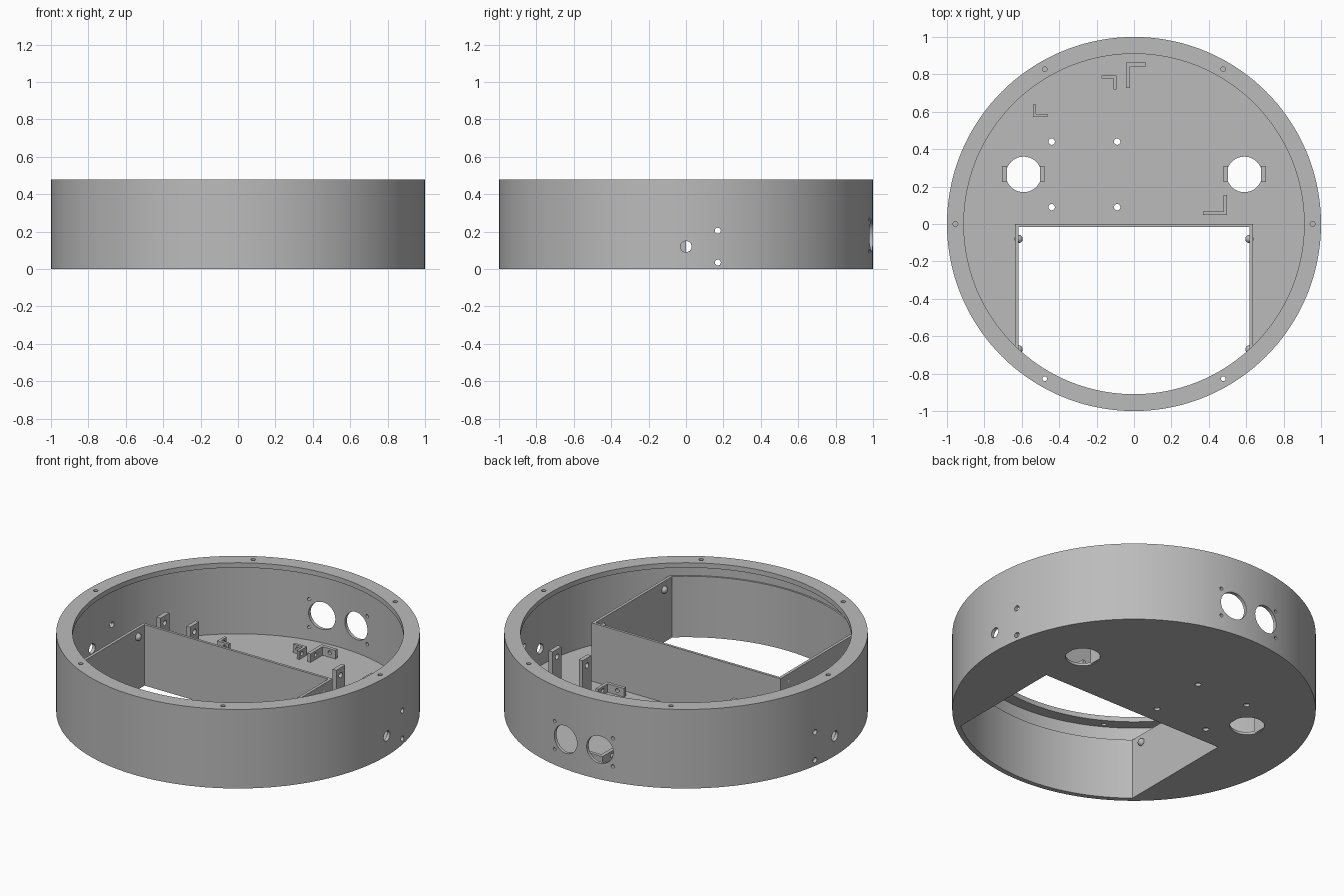
import bpy, bmesh, math
from mathutils import Matrix, Vector

if "Cube" in bpy.data.objects:
    bpy.data.objects.remove(bpy.data.objects["Cube"], do_unlink=True)

grey = bpy.data.materials.new("plain grey")
grey.use_nodes = True
grey.diffuse_color = (0.5, 0.5, 0.5, 1)
grey.node_tree.nodes["Principled BSDF"].inputs["Base Color"].default_value = (0.5, 0.5, 0.5, 1)

HEIGHT, WALL_R, LIP_R, FLOOR = 0.48, 0.98, 0.91, 0.016
TRAY_TOP, TRAY_X = 0.37, 0.635


def add_box(bm, x0, x1, y0, y1, z0, z1):
    m = Matrix.Translation(((x0 + x1) / 2, (y0 + y1) / 2, (z0 + z1) / 2))
    bmesh.ops.create_cube(bm, size=1, matrix=m @ Matrix.Diagonal((x1 - x0, y1 - y0, z1 - z0, 1)))


def add_rod(bm, centre, axis, r, length, segments=24):
    turn = Vector((0, 0, 1)).rotation_difference(Vector(axis)).to_matrix().to_4x4()
    bmesh.ops.create_cone(bm, cap_ends=True, segments=segments, radius1=r, radius2=r,
                          depth=length, matrix=Matrix.Translation(centre) @ turn)


def make(name, bm):
    mesh = bpy.data.meshes.new(name)
    bm.to_mesh(mesh)
    bm.free()
    mesh.materials.append(grey)
    ob = bpy.data.objects.new(name, mesh)
    bpy.context.collection.objects.link(ob)
    return ob


def disc(name, r, z0, z1):
    bm = bmesh.new()
    add_rod(bm, (0, 0, (z0 + z1) / 2), (0, 0, 1), r, z1 - z0, 144)
    return make(name, bm)


def block(name, *size):
    bm = bmesh.new()
    add_box(bm, *size)
    return make(name, bm)


def select(ob):
    bpy.ops.object.select_all(action="DESELECT")
    ob.select_set(True)
    bpy.context.view_layer.objects.active = ob


def combine(ob, tool, operation):
    mod = ob.modifiers.new("combine", "BOOLEAN")
    mod.object, mod.operation, mod.solver = tool, operation, "EXACT"
    select(ob)
    bpy.ops.object.modifier_apply(modifier=mod.name)
    bpy.data.objects.remove(tool, do_unlink=True)


# Round shell: outer wall, floor and inward lip
shell = disc("round_shell", 1, 0, HEIGHT)
combine(shell, disc("hollow", WALL_R, FLOOR, HEIGHT - 0.03), "DIFFERENCE")
combine(shell, disc("mouth", LIP_R, FLOOR + 0.1, HEIGHT + 0.1), "DIFFERENCE")

# Front compartment walls, following the curve of the shell
tray = disc("compartment", WALL_R + 0.005, 0.005, TRAY_TOP)
combine(tray, block("trim", -TRAY_X, TRAY_X, -1.2, 0, -0.1, 1), "INTERSECT")
combine(shell, tray, "UNION")
opening = disc("opening", 0.97, -0.1, 0.41)
inner = TRAY_X - 0.018
combine(opening, block("trim", -inner, inner, -1.2, -0.016, -0.2, 1), "INTERSECT")
combine(shell, opening, "DIFFERENCE")

# Holes in the lip, floor, back and sides
holes = bmesh.new()
for i in range(6):
    a = i * math.pi / 3
    add_rod(holes, (0.955 * math.cos(a), 0.955 * math.sin(a), HEIGHT), (0, 0, 1), 0.013, 0.1)
for x in (-0.44, -0.09):
    for y in (0.09, 0.44):
        add_rod(holes, (x, y, 0), (0, 0, 1), 0.017, 0.1)
for s in (-1, 1):
    add_rod(holes, (s * 0.59, 0.265, 0), (0, 0, 1), 0.095, 0.1, 48)
    add_rod(holes, (s * 0.115, 1, 0.18), (0, 1, 0), 0.083, 0.2, 48)
    add_rod(holes, (s, 0, 0.12), (1, 0, 0), 0.03, 0.2)
    for z in (0.035, 0.205):
        add_rod(holes, (s, 0.17, z), (1, 0, 0), 0.016, 0.2)
    for z in (0.095, 0.265):
        add_rod(holes, (s * 0.195, 1, z), (0, 1, 0), 0.01, 0.2)
combine(shell, make("holes", holes), "DIFFERENCE")

# Upright mounting posts beside the big floor holes
for side, s in (("left", 1), ("right", -1)):
    for place, x0, x1 in (("inner", 0.478, 0.503), ("outer", 0.678, 0.705)):
        post = block(f"{side}_{place}_post", *sorted((s * x0, s * x1)), 0.225, 0.31, 0.004, 0.3)
        hole = bmesh.new()
        add_rod(hole, (s * x0, 0.267, 0.255), (1, 0, 0), 0.016, 0.2)
        combine(post, make("post_hole", hole), "DIFFERENCE")


# Low corner brackets: corner point, signed arm lengths, thickness
def bracket(name, cx, cy, ax, ay, t):
    tx, ty = math.copysign(t, ax), math.copysign(t, ay)
    ob = block(name, *sorted((cx, cx + ax)), *sorted((cy, cy + ty)), 0.004, 0.068)
    arm = block("arm", *sorted((cx, cx + tx)), *sorted((cy, cy + ay)), 0.004, 0.068)
    combine(ob, arm, "UNION")
    bm = bmesh.new()
    add_rod(bm, (cx + ax * 0.65, cy, 0.044), (0, 1, 0), 0.012, 0.08)
    add_rod(bm, (cx, cy + ay * 0.65, 0.044), (1, 0, 0), 0.012, 0.08)
    combine(ob, make("bracket_holes", bm), "DIFFERENCE")


bracket("back_right_bracket", -0.093, 0.793, -0.08, -0.073, 0.016)
bracket("back_centre_bracket", -0.043, 0.863, 0.108, -0.137, 0.022)
bracket("right_bracket", -0.54, 0.572, 0.077, 0.068, 0.016)
bracket("left_bracket", 0.498, 0.048, -0.128, 0.107, 0.02)

# Round studs on the compartment sides
for side, s in (("left", 1), ("right", -1)):
    for place, y in (("rear", -0.08), ("front", -0.67)):
        bm = bmesh.new()
        bmesh.ops.create_uvsphere(bm, u_segments=16, v_segments=10, radius=0.022,
                                  matrix=Matrix.Translation((s * inner, y, 0.32)))
        make(f"{side}_{place}_stud", bm)

for ob in list(bpy.context.collection.objects):
    if ob.type == "MESH" and grey.name in ob.data.materials:
        select(ob)
        bpy.ops.object.shade_smooth_by_angle(angle=math.radians(30))
